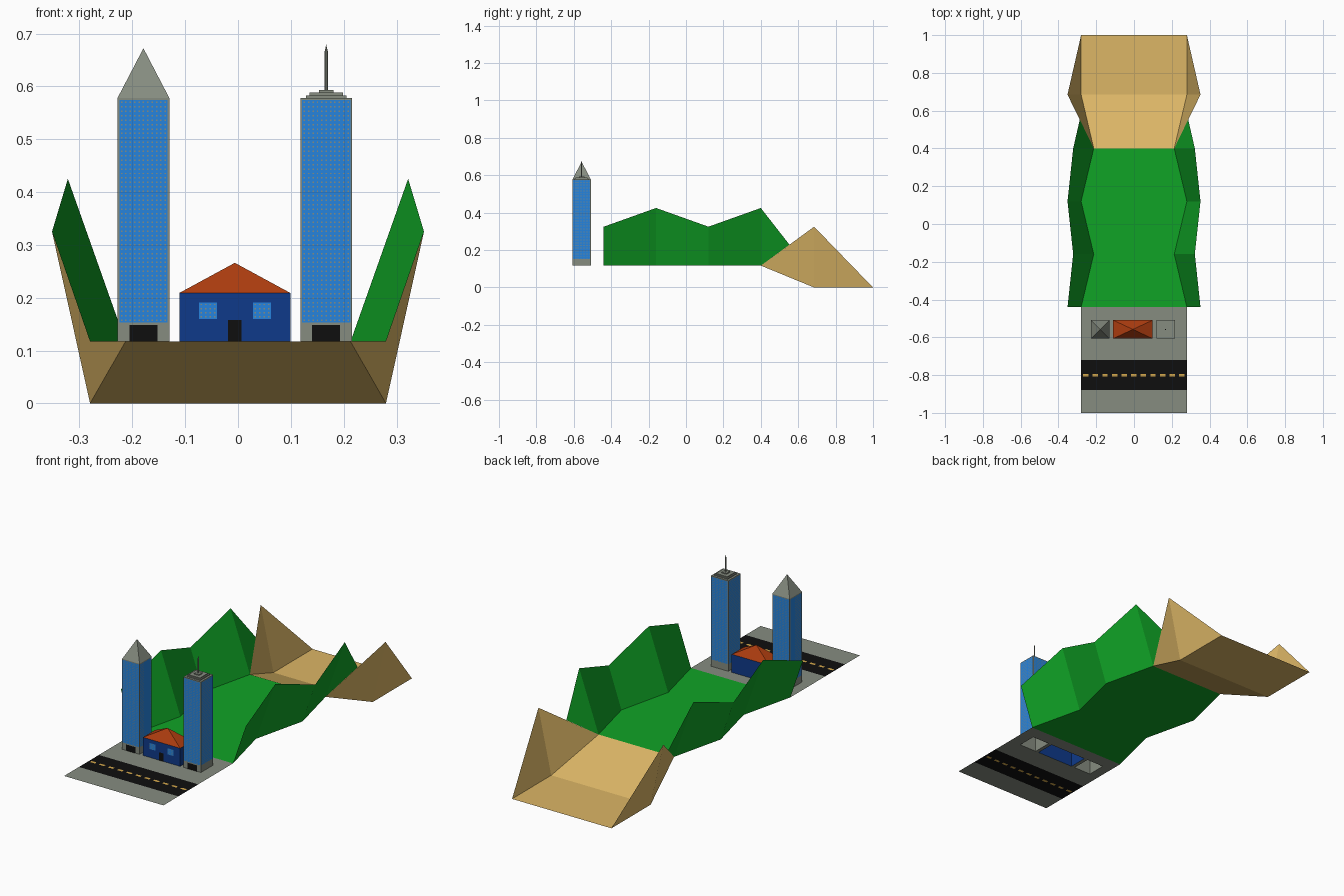
import bpy, bmesh, math
from mathutils import Vector

if "Cube" in bpy.data.objects:
    bpy.data.objects.remove(bpy.data.objects["Cube"])


def mat(name, r, g, b):
    lin = [((c / 255 + 0.055) / 1.055) ** 2.4 if c > 10 else c / 255 / 12.92 for c in (r, g, b)]
    m = bpy.data.materials.new(name)
    m.diffuse_color = (*lin, 1)
    m.use_nodes = True
    m.node_tree.nodes["Principled BSDF"].inputs["Base Color"].default_value = m.diffuse_color
    return m


CONCRETE = mat("concrete grey", 134, 140, 128)
ASPHALT = mat("asphalt black", 15, 15, 15)
YELLOW = mat("line yellow", 215, 170, 75)
GRASS = mat("grass green", 16, 164, 38)
SAND = mat("sand tan", 220, 182, 102)
GLASS = mat("glass blue", 38, 132, 222)
WALL = mat("wall blue", 15, 58, 138)
ROOF = mat("roof orange", 172, 60, 15)

Z0 = 0.117  # height of the street and meadow


def make(name, faces, mats, upward=False):
    """Mesh from (corner list, material index) pairs, welded at shared corners."""
    bm = bmesh.new()
    for pts, mi in faces:
        f = bm.faces.new([bm.verts.new(p) for p in pts])
        f.material_index = mi
        f.normal_update()
        if upward and f.normal.z < 0:
            f.normal_flip()
    bmesh.ops.remove_doubles(bm, verts=bm.verts, dist=1e-5)
    me = bpy.data.meshes.new(name)
    bm.to_mesh(me)
    bm.free()
    for m in mats:
        me.materials.append(m)
    ob = bpy.data.objects.new(name, me)
    bpy.context.collection.objects.link(ob)
    return ob


def walls(x0, x1, y0, y1, z0, z1, mi=0):
    c = [(x0, y0), (x1, y0), (x1, y1), (x0, y1)]
    return [([(*c[i], z0), (*c[(i + 1) % 4], z0), (*c[(i + 1) % 4], z1), (*c[i], z1)], mi)
            for i in range(4)]


def cap(x0, x1, y0, y1, z, mi=0):
    return [([(x0, y0, z), (x1, y0, z), (x1, y1, z), (x0, y1, z)], mi)]


def pyramid(x0, x1, y0, y1, z, top, mi=0):
    c = [(x0, y0, z), (x1, y0, z), (x1, y1, z), (x0, y1, z)]
    apex = ((x0 + x1) / 2, (y0 + y1) / 2, top)
    return [([c[i], c[(i + 1) % 4], apex], mi) for i in range(4)]


def plate(o, u, w, h, lift, mi):
    """Upright rectangle centred on o at its foot, facing u x z."""
    n = u.cross(Vector((0, 0, 1)))
    a, up = o + n * lift - u * w / 2, Vector((0, 0, h))
    return [([a, a + u * w, a + u * w + up, a + up], mi)]


def window(o, u, w, h, cols, rows):
    """Glass pane with a grid of small studs."""
    out = plate(o, u, w, h, 0.001, 0)
    for i in range(cols):
        for j in range(rows):
            p = o + u * w * ((i + 0.5) / cols - 0.5) + Vector((0, 0, h * (j + 0.5) / rows - 0.0014))
            out += plate(p, u, 0.0028, 0.0028, 0.002, 1)
    return out


# Building footprints
YB = (-0.607, -0.509)
LEFT = (-0.228, -0.130)
RIGHT = (0.118, 0.216)
HOUSE = (-0.111, 0.099)

# Street: a grid cut by road edges, dashes and open footprints
N = 11
step = 0.56 / N
dash = [(-0.28 + (i + 0.2) * step, -0.28 + (i + 0.76) * step) for i in range(N)]
xs = sorted({-0.28, 0.28, *LEFT, *RIGHT, *HOUSE, *[x for d in dash for x in d]})
ys = [-1, -0.88, -0.807, -0.793, -0.72, *YB, -0.44]
street = []
for x0, x1 in zip(xs, xs[1:]):
    for y0, y1 in zip(ys, ys[1:]):
        cx, cy = (x0 + x1) / 2, (y0 + y1) / 2
        if YB[0] < cy < YB[1] and any(a < cx < b for a, b in (LEFT, RIGHT, HOUSE)):
            continue
        mi = 1 if -0.88 < cy < -0.72 else 0
        if abs(cy + 0.8) < 0.007 and any(a < cx < b for a, b in dash):
            mi = 2
        street += cap(x0, x1, y0, y1, Z0, mi)
make("street", street, [CONCRETE, ASPHALT, YELLOW], True)

# Meadow: flat floor with zigzag sloping hillsides
rows = [(-0.44, 0.28, 0.352, 0.325), (-0.16, 0.213, 0.322, 0.425),
        (0.12, 0.28, 0.352, 0.325), (0.40, 0.213, 0.322, 0.425)]
meadow = []
for (ya, ia, oa, ta), (yb, ib, ob_, tb) in zip(rows, rows[1:]):
    meadow.append(([(-ia, ya, Z0), (ia, ya, Z0), (ib, yb, Z0), (-ib, yb, Z0)], 0))
    for s in (-1, 1):
        meadow.append(([(s * ia, ya, Z0), (s * oa, ya, ta), (s * ob_, yb, tb), (s * ib, yb, Z0)], 0))
for s in (-1, 1):  # end of each hillside, resting on the dune edge
    meadow.append(([(s * 0.213, 0.40, Z0), (s * 0.322, 0.40, 0.425), (s * 0.287, 0.553, 0.229)], 0))
make("meadow", meadow, [GRASS], True)

# Desert: slope down to the ground with a triangular dune each side
desert = [([(-0.213, 0.40, Z0), (0.213, 0.40, Z0), (0.28, 0.685, 0), (-0.28, 0.685, 0)], 0)]
desert += cap(-0.28, 0.28, 0.685, 1, 0)
for s in (-1, 1):
    peak, foot = (s * 0.352, 0.685, 0.325), (s * 0.28, 0.685, 0)
    desert.append(([(s * 0.213, 0.40, Z0), peak, foot], 0))
    desert.append(([foot, peak, (s * 0.28, 1, 0)], 0))
make("desert", desert, [SAND], True)

# Towers: body, four glass fronts, entrance
XDIR = Vector((1, 0, 0))
ZT = 0.578
YC = sum(YB) / 2
for side, xr in (("left", LEFT), ("right", RIGHT)):
    cx = sum(xr) / 2
    body = walls(*xr, *YB, Z0, ZT)
    if side == "left":
        body += pyramid(*xr, *YB, ZT, 0.672)
    else:
        body += cap(*xr, *YB, ZT)
        for h, za, zb in ((0.038, ZT, 0.583), (0.032, 0.583, 0.588), (0.014, 0.588, 0.593)):
            sq = (cx - h, cx + h, YC - h, YC + h)
            body += walls(*sq, za, zb) + cap(*sq, zb)
    make(side + "_tower", body, [CONCRETE])
    panes = []
    for k in range(4):
        u = Vector((math.cos(k * math.pi / 2), math.sin(k * math.pi / 2), 0))
        n = u.cross(Vector((0, 0, 1)))
        panes += window(Vector((cx, YC, 0.153)) + n * 0.049, u, 0.091, 0.421, 11, 50)
    make(side + "_tower_glass", panes, [GLASS, CONCRETE])
    make(side + "_tower_door", plate(Vector((cx, YB[0], Z0)), XDIR, 0.053, 0.031, 0.0012, 0), [ASPHALT])

# Mast with pointed tip on the right tower
for name, r2, za, zb in (("mast", 0.003, 0.593, 0.666), ("mast_tip", 0, 0.666, 0.679)):
    bpy.ops.mesh.primitive_cone_add(vertices=8, radius1=0.003, radius2=r2, depth=zb - za,
                                    location=(sum(RIGHT) / 2, YC, (za + zb) / 2))
    bpy.context.object.name = name
    bpy.context.object.data.materials.append(CONCRETE)

# House: walls, hipped roof, door and two windows
make("house_walls", walls(*HOUSE, *YB, Z0, 0.209), [WALL])
make("house_roof", pyramid(*HOUSE, *YB, 0.209, 0.266), [ROOF])
make("house_door", plate(Vector((-0.006, YB[0], Z0)), XDIR, 0.026, 0.041, 0.0012, 0), [ASPHALT])
for name, x in (("house_window_left", -0.057), ("house_window_right", 0.045)):
    make(name, window(Vector((x, YB[0], 0.16)), XDIR, 0.034, 0.031, 4, 4), [GLASS, CONCRETE])
